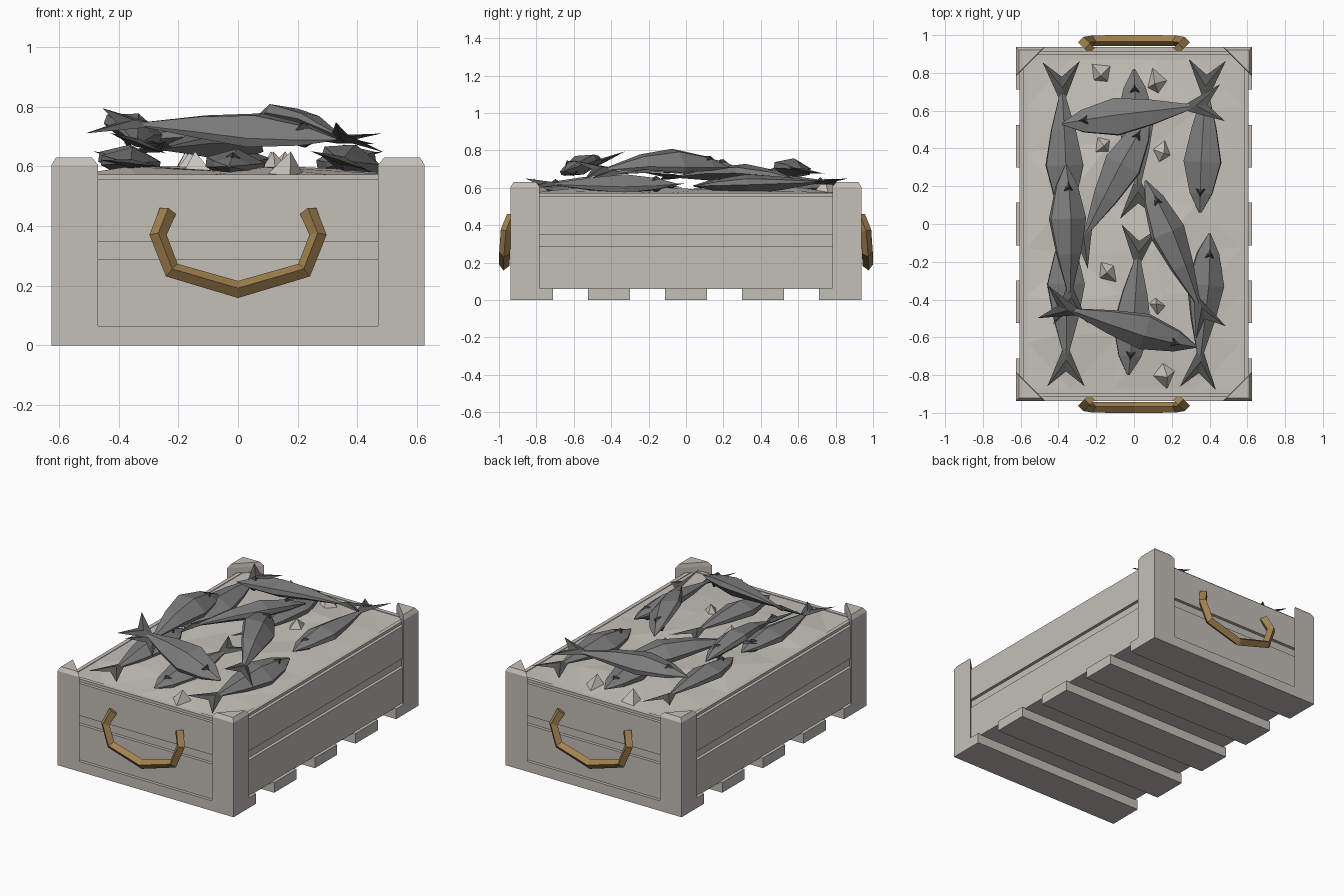
import bpy, bmesh, random
from math import radians
from mathutils import Vector, Matrix

random.seed(4)
cube = bpy.data.objects.get("Cube")
if cube:
    bpy.data.objects.remove(cube, do_unlink=True)


def material(name, rgb):
    m = bpy.data.materials.new(name)
    m.use_nodes = True
    m.diffuse_color = (*rgb, 1)
    m.node_tree.nodes["Principled BSDF"].inputs["Base Color"].default_value = (*rgb, 1)
    return m


WOOD = material("pale_grey_wood", (0.55, 0.52, 0.475))
ICE = material("ice", (0.57, 0.55, 0.49))
ROPE = material("brown_rope", (0.36, 0.22, 0.08))
SKIN = material("grey_fish_skin", (0.2, 0.2, 0.2))
FIN = material("dark_fin", (0.1, 0.1, 0.095))
EYE = material("fish_eye", (0.05, 0.05, 0.05))


def finish(name, bm, *mats):
    bmesh.ops.recalc_face_normals(bm, faces=bm.faces)
    me = bpy.data.meshes.new(name)
    bm.to_mesh(me)
    bm.free()
    for m in mats:
        me.materials.append(m)
    ob = bpy.data.objects.new(name, me)
    bpy.context.collection.objects.link(ob)


def box(name, x0, x1, y0, y1, z0, z1):
    bm = bmesh.new()
    bmesh.ops.create_cube(bm, size=1)
    size = (x1 - x0, y1 - y0, z1 - z0)
    mid = Vector((x0 + x1, y0 + y1, z0 + z1)) / 2
    bmesh.ops.transform(bm, verts=bm.verts,
                        matrix=Matrix.Translation(mid) @ Matrix.Diagonal((*size, 1)))
    finish(name, bm, WOOD)


# Crate base: five cross slats under a floor
for i in range(5):
    y = -0.824 + 0.412 * i
    box("bottom_slat", -0.625, 0.625, y - 0.113, y + 0.113, 0, 0.065)
box("floor", -0.58, 0.58, -0.89, 0.89, 0.06, 0.09)


def wall(name, s, a, b, z0, z1, long_side):
    lo, hi = sorted((a * s, b * s))
    if long_side:
        box(name, lo, hi, -0.9, 0.9, z0, z1)
    else:
        box(name, -0.59, 0.59, lo, hi, z0, z1)


# Walls: inner liner with two outer boards and a groove between
for s in (-1, 1):
    for long_side, off in ((True, 0), (False, 0.312)):
        wall("wall_liner", s, 0.56 + off, 0.585 + off, 0.06, 0.572, long_side)
        wall("lower_board", s, 0.583 + off, 0.605 + off, 0.06, 0.29, long_side)
        wall("upper_board", s, 0.583 + off, 0.605 + off, 0.348, 0.555, long_side)

# Triangular corner posts with chamfered tops
for sx in (-1, 1):
    for sy in (-1, 1):
        bm = bmesh.new()
        tri = [(0.625, 0.937), (0.47, 0.937), (0.625, 0.782)]
        top = [(0.61, 0.922), (0.49, 0.922), (0.61, 0.802)]
        rings = [[bm.verts.new((x * sx, y * sy, z)) for x, y in pts]
                 for pts, z in ((tri, 0), (tri, 0.605), (top, 0.63))]
        for a, b in zip(rings, rings[1:]):
            for i in range(3):
                j = (i + 1) % 3
                bm.faces.new((a[i], a[j], b[j], b[i]))
        bm.faces.new(rings[0])
        bm.faces.new(rings[-1])
        finish("corner_post", bm, WOOD)

# Rope handles on both ends
half = [(0.235, 0.93, 0.45), (0.268, 0.962, 0.37), (0.222, 0.97, 0.252)]
path = [(-x, y, z) for x, y, z in half] + [(0, 0.972, 0.187)] + half[::-1]
for sy in (-1, 1):
    cu = bpy.data.curves.new("handle", "CURVE")
    cu.dimensions = "3D"
    cu.bevel_depth = 0.029
    cu.bevel_resolution = 0
    cu.use_fill_caps = True
    sp = cu.splines.new("POLY")
    sp.points.add(len(path) - 1)
    for p, (x, y, z) in zip(sp.points, path):
        p.co = (x, y * sy, z, 1)
        p.tilt = radians(45)
    sp.use_smooth = False
    cu.materials.append(ROPE)
    ob = bpy.data.objects.new("rope_handle", cu)
    bpy.context.collection.objects.link(ob)

# Bed of ice, slightly mounded and faceted
bm = bmesh.new()
bmesh.ops.create_grid(bm, x_segments=5, y_segments=7, size=1)
for v in bm.verts:
    inner = max(abs(v.co.x), abs(v.co.y)) < 0.99
    jit = 0.05 if inner else 0
    v.co = (v.co.x * 0.565 + random.uniform(-jit, jit),
            v.co.y * 0.875 + random.uniform(-jit, jit),
            0.568 + (random.uniform(0.012, 0.035) if inner else 0))
bmesh.ops.triangulate(bm, faces=bm.faces)
finish("ice_bed", bm, ICE)

# Loose ice chunks
for x, y in ((-0.17, 0.8), (0.12, 0.75), (-0.16, 0.42), (0.15, 0.39),
             (-0.14, -0.26), (0.13, -0.43), (0.16, -0.8)):
    bm = bmesh.new()
    bmesh.ops.create_cone(bm, segments=4, radius1=0.072, radius2=0, depth=0.08,
                          cap_ends=True)
    for v in bm.verts:
        v.co += Vector((random.uniform(-0.015, 0.015), random.uniform(-0.015, 0.015), 0))
    bmesh.ops.transform(bm, verts=bm.verts, matrix=Matrix.Translation((x, y, 0.61))
                        @ Matrix.Rotation(random.uniform(0, 3), 4, "Z"))
    finish("ice_chunk", bm, ICE)

SECTION = [(0, 1), (1, 0.3), (1, -0.3), (0, -1), (-1, -0.3), (-1, 0.3)]
STATIONS = [(0, 0.06), (0.16, 0.6), (0.42, 1), (0.7, 0.66), (1, 0.14)]


def fish(head, joint, arch=0.0, roll=0):
    """Flattened fish lying on its side, from nose to tail joint."""
    head, joint = Vector(head), Vector(joint)
    d = (joint - head).normalized()
    spin = Matrix.Rotation(radians(roll), 3, d)
    side = spin @ d.cross(Vector((0, 0, 1))).normalized()
    up = side.cross(d)

    def at(t, a, b):
        lift = Vector((0, 0, arch * 4 * t * (1 - t)))
        return head.lerp(joint, t) + side * a + up * b + lift

    bm = bmesh.new()
    # Body
    rings = [[bm.verts.new(at(t, a * r * 0.099, b * r * 0.055)) for a, b in SECTION]
             for t, r in STATIONS]
    for p, q in zip(rings, rings[1:]):
        for i in range(6):
            j = (i + 1) % 6
            bm.faces.new((p[i], p[j], q[j], q[i]))
    bm.faces.new(rings[0])
    bm.faces.new(rings[-1])
    # Forked tail
    outline = [(-0.03, 0.016), (0.17, 0.1), (0.09, 0), (0.17, -0.1), (-0.03, -0.016)]
    rim = [bm.verts.new(joint + d * a + side * b) for a, b in outline]
    for h in (-0.014, 0.014):
        apex = bm.verts.new(joint + d * 0.03 + up * h)
        for i in range(5):
            bm.faces.new((rim[i], rim[(i + 1) % 5], apex)).material_index = 1
    # Eyes on both flanks
    for f in (-1, 1):
        base = [bm.verts.new(at(t, a, f * b)) for t, a, b in
                ((0.11, 0.0, 0.02), (0.2, 0.025, 0.028), (0.2, -0.025, 0.028))]
        tip = bm.verts.new(at(0.165, 0, f * 0.046))
        for i in range(3):
            bm.faces.new((base[i], base[(i + 1) % 3], tip)).material_index = 2
        bm.faces.new(base).material_index = 2
    finish("fish", bm, SKIN, FIN, EYE)


# Bottom layer of fish
fish((-0.36, 0.04, 0.61), (-0.38, 0.69, 0.63), roll=8)
fish((0.35, 0.06, 0.61), (0.38, 0.70, 0.63), roll=-8)
fish((0, 0.82, 0.61), (0.02, 0.20, 0.61))
fish((-0.03, -0.80, 0.60), (0.02, -0.18, 0.61), roll=6)
fish((0.40, -0.05, 0.62), (0.35, -0.70, 0.62), roll=-18)
fish((-0.36, -0.05, 0.61), (-0.36, -0.69, 0.61), roll=-6)
# Upper layer of fish
fish((0.08, 0.57, 0.65), (-0.25, -0.04, 0.66), arch=0.02, roll=12)
fish((-0.36, 0.31, 0.69), (-0.34, -0.36, 0.68), arch=0.04, roll=-20)
fish((0.06, 0.23, 0.71), (0.34, -0.42, 0.70), arch=0.04, roll=-30)
fish((-0.38, 0.53, 0.68), (0.30, 0.62, 0.69), arch=0.02, roll=-10)
fish((0.33, -0.65, 0.69), (-0.32, -0.46, 0.74), arch=0.01, roll=-25)
